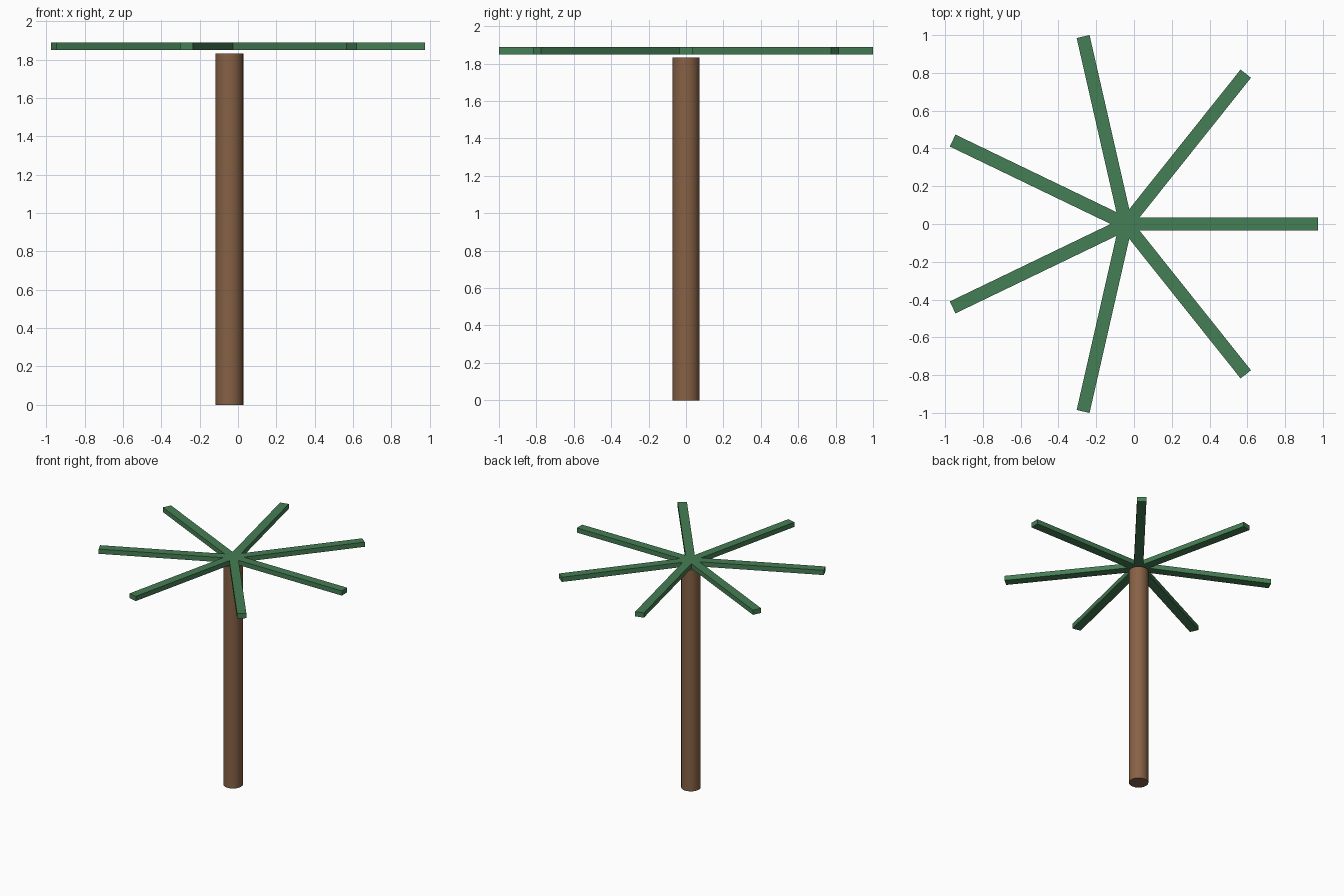
import bpy
from math import cos, sin, pi

if "Cube" in bpy.data.objects:
    bpy.data.objects.remove(bpy.data.objects["Cube"])

CX = -0.043          # trunk axis
LENGTH, WIDTH = 1.018, 0.07
Z0, Z1 = 1.849, 1.888


def material(name, color):
    m = bpy.data.materials.new(name)
    m.diffuse_color = (*color, 1)
    m.use_nodes = True
    m.node_tree.nodes["Principled BSDF"].inputs["Base Color"].default_value = m.diffuse_color
    return m


bark = material("bark", (0.24, 0.12, 0.06))
leaf = material("leaf", (0.06, 0.21, 0.09))

# Trunk
bpy.ops.mesh.primitive_cylinder_add(vertices=24, radius=0.073, depth=1.832,
                                    location=(CX - 0.002, 0, 0.916))
trunk = bpy.context.object
trunk.name = "trunk"
trunk.data.materials.append(bark)
bpy.ops.object.shade_smooth_by_angle()

# Seven flat fronds radiating from the trunk axis
for i in range(7):
    a = 2 * pi * i / 7
    bpy.ops.mesh.primitive_cube_add(
        size=1,
        location=(CX + cos(a) * LENGTH / 2, sin(a) * LENGTH / 2, (Z0 + Z1) / 2),
        rotation=(0, 0, a))
    frond = bpy.context.object
    frond.name = f"frond_{i + 1}"
    frond.scale = (LENGTH, WIDTH, Z1 - Z0)
    frond.data.materials.append(leaf)
